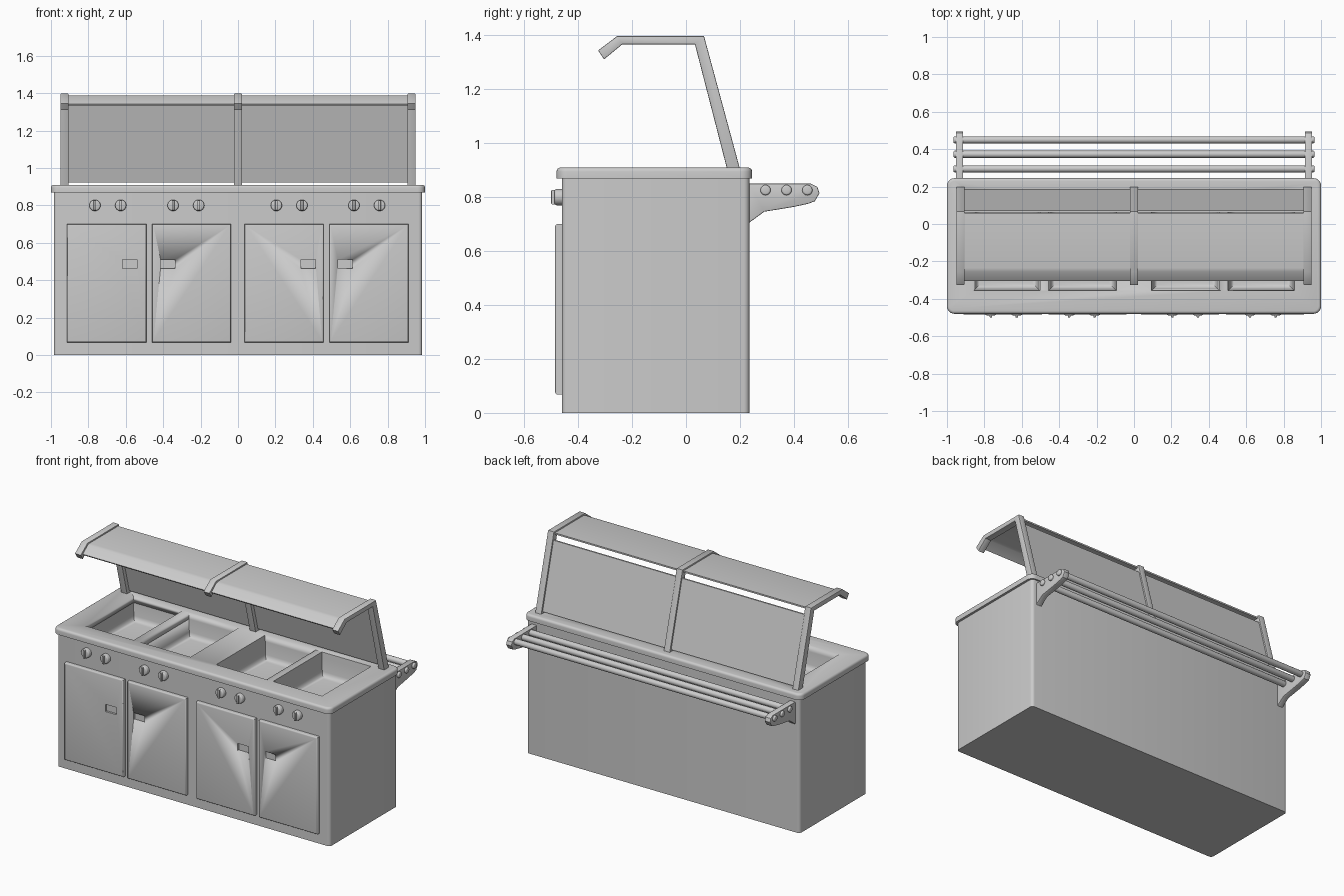
import bpy, bmesh, math
from mathutils import Matrix, Vector

if "Cube" in bpy.data.objects:
    bpy.data.objects.remove(bpy.data.objects["Cube"])


def finish(name, bm, smooth=True):
    bmesh.ops.recalc_face_normals(bm, faces=bm.faces)
    me = bpy.data.meshes.new(name)
    bm.to_mesh(me)
    bm.free()
    ob = bpy.data.objects.new(name, me)
    bpy.context.collection.objects.link(ob)
    if smooth:
        activate(ob)
        bpy.ops.object.shade_smooth_by_angle(angle=math.radians(35))
    return ob


def activate(ob):
    bpy.ops.object.select_all(action='DESELECT')
    ob.select_set(True)
    bpy.context.view_layer.objects.active = ob


def bevel(bm, test, width, segments):
    edges = [e for e in bm.edges if test(e)]
    bmesh.ops.bevel(bm, geom=edges, offset=width, segments=segments,
                    profile=0.5, affect='EDGES', clamp_overlap=True)


def cuboid(lo, hi):
    lo, hi = Vector(lo), Vector(hi)
    bm = bmesh.new()
    bmesh.ops.create_cube(bm, size=1, matrix=Matrix.Translation((lo + hi) / 2)
                          @ Matrix.Diagonal((*(hi - lo), 1)))
    return bm


def vertical(e):
    return abs(e.verts[0].co.z - e.verts[1].co.z) > 0.02


def at(axis, value):
    return lambda e: all(abs(v.co[axis] - value) < 1e-4 for v in e.verts) and \
        any(abs(f.normal[axis]) < 0.5 for f in e.link_faces)


def side_profile(name, pts, x0, x1, soft=0.0):
    """Extrude a closed (y, z) outline along x."""
    bm = bmesh.new()
    face = bm.faces.new([bm.verts.new((x0, y, z)) for y, z in pts])
    ext = bmesh.ops.extrude_face_region(bm, geom=[face])
    moved = [g for g in ext['geom'] if isinstance(g, bmesh.types.BMVert)]
    bmesh.ops.translate(bm, verts=moved, vec=(x1 - x0, 0, 0))
    bmesh.ops.recalc_face_normals(bm, faces=bm.faces)
    if soft:
        bevel(bm, lambda e: at(0, x0)(e) or at(0, x1)(e), soft, 2)
    return finish(name, bm)


def cut(ob, cutter):
    mod = ob.modifiers.new("cut", 'BOOLEAN')
    mod.operation, mod.solver, mod.object = 'DIFFERENCE', 'EXACT', cutter
    activate(ob)
    bpy.ops.object.modifier_apply(modifier=mod.name)


# Cabinet body
bm = cuboid((-0.985, -0.46, 0), (0.985, 0.235, 0.87))
bevel(bm, vertical, 0.02, 4)
body = finish("cabinet_body", bm)

# Countertop with rounded lip
bm = cuboid((-1, -0.48, 0.87), (1, 0.245, 0.91))
bevel(bm, vertical, 0.04, 6)
bm.normal_update()
bevel(bm, at(2, 0.91), 0.015, 4)
counter = finish("countertop", bm)

# Four food wells cut through the counter into the body
for x0, x1 in ((-0.86, -0.50), (-0.46, -0.09), (0.09, 0.46), (0.50, 0.86)):
    bm = cuboid((x0, -0.36, 0.76), (x1, 0.15, 0.95))
    cx, cy = (x0 + x1) / 2, -0.105
    for v in bm.verts:
        if v.co.z < 0.8:
            v.co.x = cx + (v.co.x - cx) * 0.92
            v.co.y = cy + (v.co.y - cy) * 0.94
    bm.normal_update()
    bevel(bm, lambda e: all(v.co.z < 0.8 for v in e.verts), 0.03, 4)
    cutter = finish("well_cutter", bm)
    cut(counter, cutter)
    cut(body, cutter)
    bpy.data.objects.remove(cutter)

# Doors with recessed finger pulls
doors = ((-0.915, -0.49, -0.578), (-0.46, -0.037, -0.375),
         (0.035, 0.458, 0.375), (0.488, 0.912, 0.573))
for x0, x1, hx in doors:
    bm = cuboid((x0, -0.485, 0.068), (x1, -0.459, 0.70))
    bm.normal_update()
    bevel(bm, at(1, -0.485), 0.008, 3)
    door = finish("door", bm)
    cutter = finish("pull_cutter", cuboid((hx - 0.039, -0.52, 0.463), (hx + 0.039, -0.472, 0.51)))
    cut(door, cutter)
    bpy.data.objects.remove(cutter)

# Control knobs: rounded disc with a vertical grip
for x in (-0.765, -0.627, -0.347, -0.21, 0.205, 0.342, 0.62, 0.757):
    bm = bmesh.new()
    bmesh.ops.create_cone(bm, cap_ends=True, segments=24, radius1=0.03, radius2=0.03, depth=0.03,
                          matrix=Matrix.Translation((x, -0.473, 0.80)) @ Matrix.Rotation(math.pi / 2, 4, 'X'))
    bm.normal_update()
    bevel(bm, at(1, -0.488), 0.008, 3)
    finish("knob", bm)
    bm = cuboid((x - 0.007, -0.50, 0.773), (x + 0.007, -0.48, 0.827))
    bm.normal_update()
    bevel(bm, at(1, -0.50), 0.005, 2)
    finish("knob_grip", bm)

# Bent guard posts
post = [(-0.326, 1.344), (-0.256, 1.397), (0.067, 1.397), (0.2, 0.905),
        (0.152, 0.905), (0.033, 1.367), (-0.236, 1.367), (-0.304, 1.311)]
for x in (-0.928, 0, 0.928):
    side_profile("guard_post", post, x - 0.022, x + 0.022, 0.004)

# Guard panels between posts: bent hood and sloping back sheet
hood = [(0.058, 1.388), (-0.235, 1.388), (-0.255, 1.383), (-0.305, 1.343),
        (-0.30, 1.335), (-0.25, 1.373), (-0.232, 1.378), (0.058, 1.378)]
back = [(0.062, 1.345), (0.072, 1.345), (0.184, 0.922), (0.174, 0.922)]
for x0, x1 in ((-0.915, -0.01), (0.01, 0.915)):
    side_profile("guard_hood", hood, x0, x1)
    side_profile("guard_back_sheet", back, x0, x1)

# Tray rail brackets
bracket = [(0.23, 0.85), (0.463, 0.85), (0.487, 0.838), (0.495, 0.815), (0.478, 0.785),
           (0.455, 0.776), (0.40, 0.764), (0.29, 0.746), (0.23, 0.702)]
for s in (-1, 1):
    side_profile("rail_bracket", bracket, s * 0.933 - 0.02, s * 0.933 + 0.02, 0.004)

# Tray rail tubes
for y in (0.295, 0.373, 0.45):
    bm = bmesh.new()
    bmesh.ops.create_cone(bm, cap_ends=True, segments=20, radius1=0.019, radius2=0.019, depth=1.93,
                          matrix=Matrix.Translation((0, y, 0.826)) @ Matrix.Rotation(math.pi / 2, 4, 'Y'))
    bm.normal_update()
    bevel(bm, lambda e: at(0, 0.965)(e) or at(0, -0.965)(e), 0.007, 3)
    finish("tray_rail", bm)
